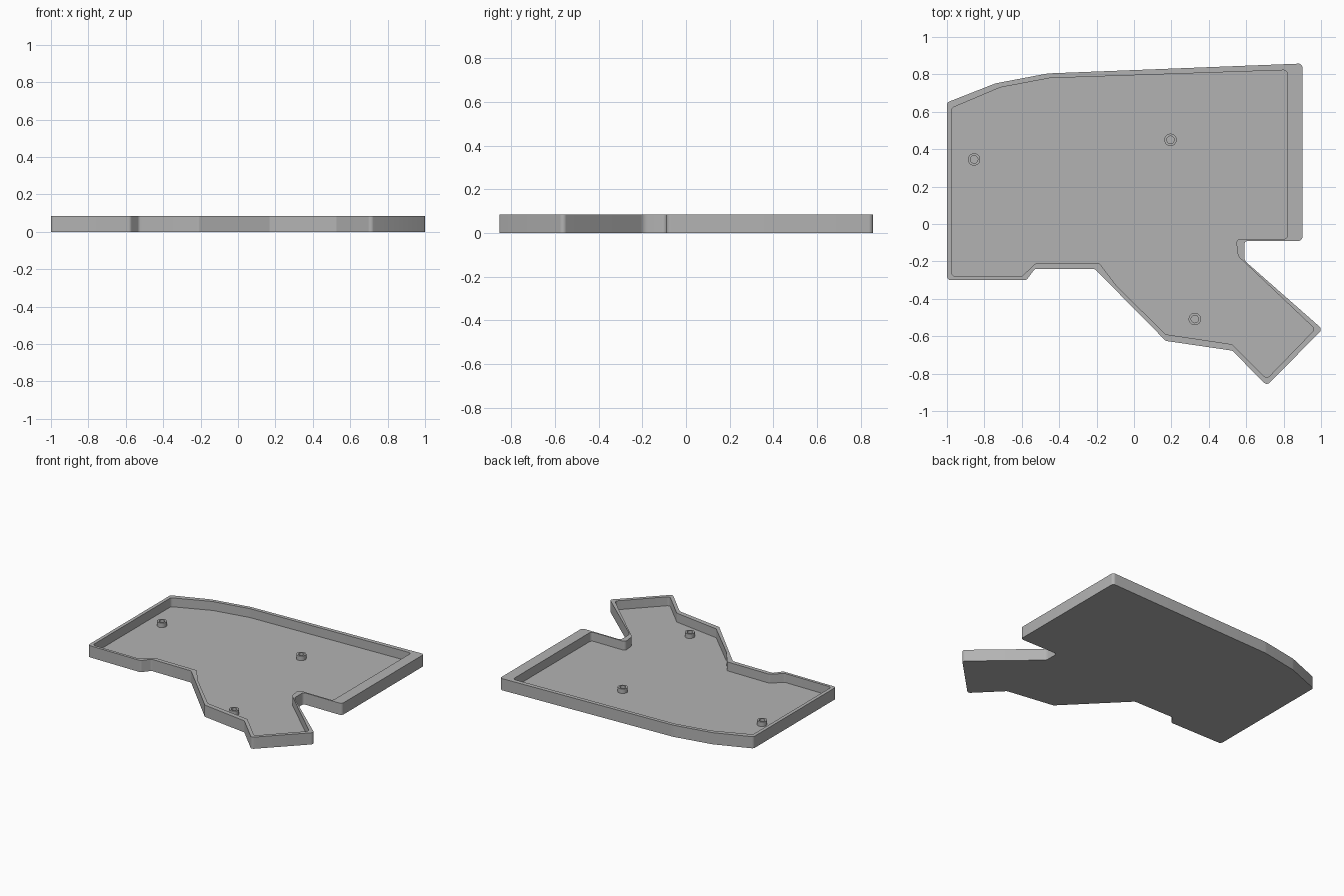
import bpy, bmesh, math
from mathutils import Vector

if "Cube" in bpy.data.objects:
    bpy.data.objects.remove(bpy.data.objects["Cube"], do_unlink=True)

HEIGHT, FLOOR = 0.085, 0.02

grey = bpy.data.materials.new("mid grey")
grey.use_nodes = True
colour = (0.45, 0.45, 0.45, 1)
grey.diffuse_color = colour
grey.node_tree.nodes["Principled BSDF"].inputs["Base Color"].default_value = colour


def fillet(corners, steps=5):
    """Round each (x, y, radius) corner of a closed outline."""
    result = []
    for i, (x, y, radius) in enumerate(corners):
        p = Vector((x, y))
        a = (Vector(corners[i - 1][:2]) - p).normalized()
        b = (Vector(corners[(i + 1) % len(corners)][:2]) - p).normalized()
        if not radius:
            result.append(p)
            continue
        half = a.angle(b) / 2
        centre = p + (a + b).normalized() * radius / math.sin(half)
        start = p + a * radius / math.tan(half) - centre
        end = p + b * radius / math.tan(half) - centre
        for k in range(steps + 1):
            t = k / steps
            result.append(centre + (start.lerp(end, t)).normalized() * radius)
    return result


def finish(name, bm):
    bmesh.ops.recalc_face_normals(bm, faces=bm.faces)
    mesh = bpy.data.meshes.new(name)
    bm.to_mesh(mesh)
    bm.free()
    mesh.materials.append(grey)
    obj = bpy.data.objects.new(name, mesh)
    bpy.context.collection.objects.link(obj)
    bpy.ops.object.select_all(action='DESELECT')
    obj.select_set(True)
    bpy.context.view_layer.objects.active = obj
    bpy.ops.object.shade_smooth_by_angle(angle=math.radians(30))
    return obj


def ring(bm, outline, z):
    return [bm.verts.new((p.x, p.y, z)) for p in outline]


def wall(bm, low, high):
    for i in range(len(low)):
        bm.faces.new((low[i - 1], low[i], high[i], high[i - 1]))


# Outer and inner outlines of the tray, clockwise from the back right corner
outer = fillet([
    (-1, 0.65, 0.02), (-0.74, 0.752, 0.1), (-0.46, 0.805, 0.1),
    (0.9, 0.858, 0.02), (0.9, -0.09, 0.02), (0.59, -0.09, 0.02),
    (0.59, -0.195, 0.04), (1.008, -0.563, 0.02), (0.71, -0.863, 0.02),
    (0.525, -0.677, 0.02), (0.17, -0.625, 0.02), (-0.21, -0.24, 0.02),
    (-0.53, -0.24, 0.02), (-0.575, -0.3, 0.02), (-1, -0.3, 0.02)])
inner = fillet([
    (-0.975, 0.62, 0.02), (-0.715, 0.73, 0.1), (-0.45, 0.78, 0.1),
    (0.82, 0.823, 0.02), (0.82, -0.08, 0.02), (0.545, -0.08, 0.02),
    (0.556, -0.172, 0.03), (0.968, -0.562, 0.02), (0.71, -0.828, 0.02),
    (0.525, -0.643, 0.02), (0.17, -0.59, 0.02), (-0.09, -0.335, 0.05),
    (-0.185, -0.21, 0.02), (-0.525, -0.21, 0.02), (-0.6, -0.28, 0.02),
    (-0.975, -0.28, 0.02)])

# Tray: base, outer wall, rim, inner wall and floor
bm = bmesh.new()
base = ring(bm, outer, 0)
rim_out = ring(bm, outer, HEIGHT)
rim_in = ring(bm, inner, HEIGHT)
floor = ring(bm, inner, FLOOR)
wall(bm, base, rim_out)
wall(bm, floor, rim_in)
bm.faces.new(base)
bm.faces.new(floor)
rim_edges = [bm.edges.get((loop[i - 1], loop[i]))
             for loop in (rim_out, rim_in) for i in range(len(loop))]
bmesh.ops.triangle_fill(bm, edges=rim_edges, use_beauty=True, normal=(0, 0, 1))
finish("tray", bm)

# Hollow round standoffs rising from the floor
circle = [Vector((math.cos(a), math.sin(a)))
          for a in (math.tau * k / 32 for k in range(32))]
spots = {"left_standoff": (0.195, 0.45), "right_standoff": (-0.855, 0.345),
         "front_standoff": (0.325, -0.508)}
for name, spot in spots.items():
    bm = bmesh.new()
    centre = Vector(spot)
    profile = [(0.033, FLOOR), (0.033, 0.053), (0.02, 0.053), (0.02, FLOOR)]
    rings = [ring(bm, [centre + c * r for c in circle], z) for r, z in profile]
    for i in range(len(rings)):
        wall(bm, rings[i - 1], rings[i])
    finish(name, bm)
